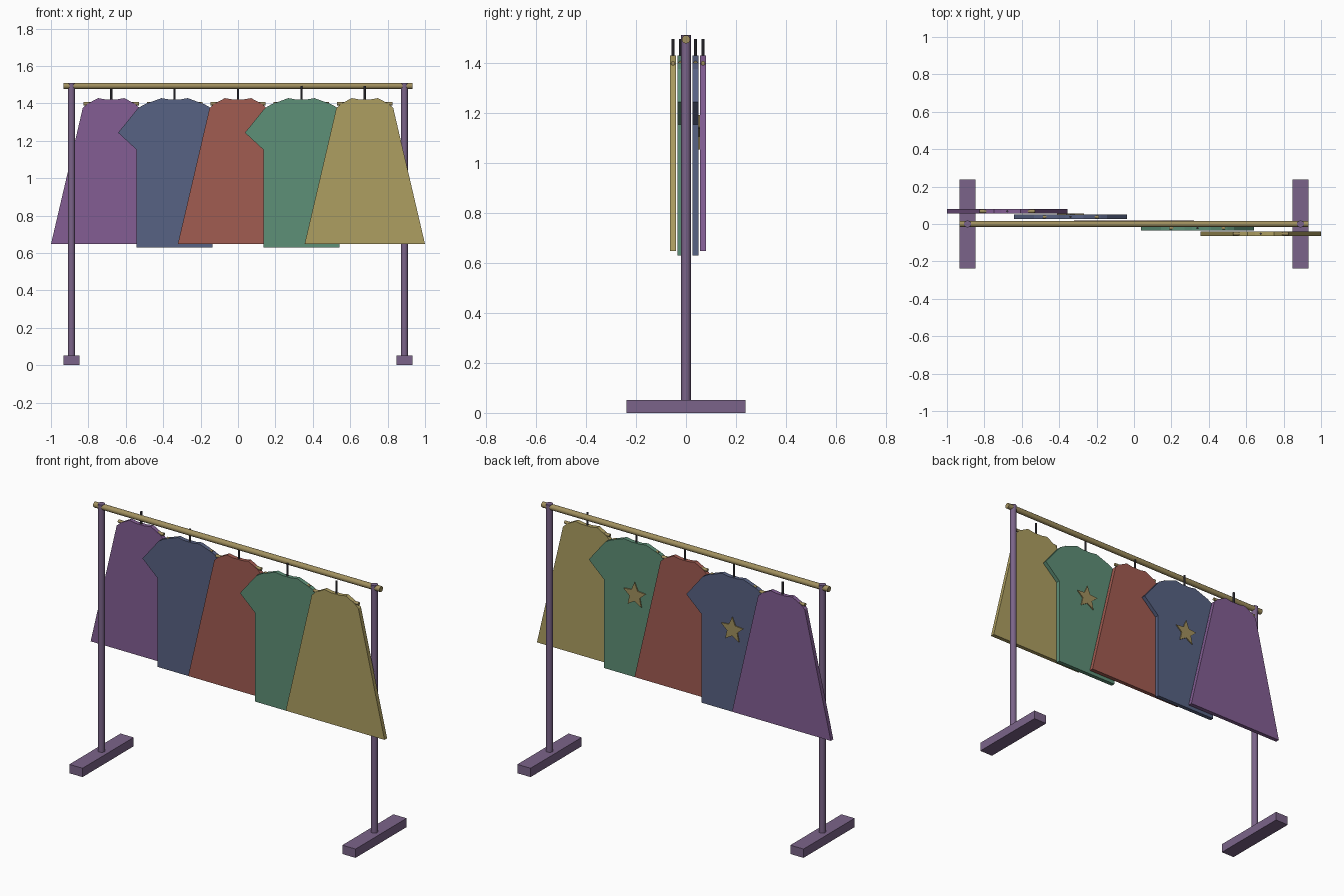
import bpy, bmesh, math
from mathutils import Vector

if "Cube" in bpy.data.objects:
    bpy.data.objects.remove(bpy.data.objects["Cube"])


def material(name, r, g, b):
    m = bpy.data.materials.new(name)
    m.diffuse_color = tuple((c / 255) ** 2.2 for c in (r, g, b)) + (1,)
    m.use_nodes = True
    m.node_tree.nodes["Principled BSDF"].inputs["Base Color"].default_value = m.diffuse_color
    return m


FRAME = material("frame_mauve", 122, 100, 136)
WOOD = material("wood_gold", 160, 143, 95)
METAL = material("dark_metal", 70, 68, 76)
PURPLE = material("purple_cloth", 130, 94, 146)
BLUE = material("blue_cloth", 88, 98, 130)
RED = material("red_cloth", 160, 92, 82)
GREEN = material("green_cloth", 94, 142, 118)
YELLOW = material("yellow_cloth", 172, 157, 97)


def finish(name, bm, mat):
    bmesh.ops.recalc_face_normals(bm, faces=bm.faces)
    me = bpy.data.meshes.new(name)
    bm.to_mesh(me)
    bm.free()
    me.materials.append(mat)
    ob = bpy.data.objects.new(name, me)
    bpy.context.collection.objects.link(ob)
    return ob


def rod(name, a, b, r, mat, sides=12):
    a, b = Vector(a), Vector(b)
    bm = bmesh.new()
    bmesh.ops.create_cone(bm, cap_ends=True, segments=sides, radius1=r, radius2=r,
                          depth=(b - a).length)
    ob = finish(name, bm, mat)
    for p in ob.data.polygons:
        p.use_smooth = len(p.vertices) == 4
    ob.data.set_sharp_from_angle(angle=math.radians(40))
    ob.location = (a + b) / 2
    ob.rotation_euler = (b - a).to_track_quat('Z', 'Y').to_euler()
    return ob


def box(name, loc, size, mat):
    bm = bmesh.new()
    bmesh.ops.create_cube(bm, size=1)
    bmesh.ops.scale(bm, vec=size, verts=bm.verts)
    ob = finish(name, bm, mat)
    ob.location = loc


def slab(name, outline, cx, y0, y1, mat):
    # flat x-z outline given thickness along y
    bm = bmesh.new()
    f = bm.faces.new([bm.verts.new((cx + x, y0, z)) for x, z in outline])
    ext = bmesh.ops.extrude_face_region(bm, geom=[f])
    bmesh.ops.translate(bm, vec=(0, y1 - y0, 0),
                        verts=[v for v in ext["geom"] if isinstance(v, bmesh.types.BMVert)])
    return finish(name, bm, mat)


def mirrored(half):
    return half + [(-x, z) for x, z in reversed(half)]


NECK = [(0.07, 1.428), (0.03, 1.421)]
DRESS = mirrored([(0.322, 0.647), (0.152, 1.375), (0.128, 1.397)] + NECK)
SHIRT = mirrored([(0.203, 0.63), (0.203, 1.152), (0.302, 1.243), (0.195, 1.375),
                  (0.16, 1.395)] + NECK)
STAR = [((0.076, 0.035)[i % 2] * math.sin(i * math.pi / 5),
         1.115 + (0.076, 0.035)[i % 2] * math.cos(i * math.pi / 5)) for i in range(10)]

# frame
for side, s in (("left", -1), ("right", 1)):
    box(f"{side}_foot", (s * 0.89, 0, 0.026), (0.086, 0.476, 0.052), FRAME)
    rod(f"{side}_post", (s * 0.89, 0, 0.04), (s * 0.89, 0, 1.51), 0.019, FRAME)
rod("top_rail", (-0.934, 0, 1.493), (0.934, 0, 1.493), 0.0165, WOOD)

# garments on hangers, each a little further forward than the last
GARMENTS = [("purple_dress", DRESS, PURPLE), ("blue_shirt", SHIRT, BLUE),
            ("red_dress", DRESS, RED), ("green_shirt", SHIRT, GREEN),
            ("yellow_dress", DRESS, YELLOW)]
for i, (name, outline, mat) in enumerate(GARMENTS):
    cx, y = 0.339 * (i - 2), 0.008 - 0.03 * (i - 2)
    slab(name, outline, cx, y - 0.012, y + 0.012, mat)
    rod(f"{name}_hanger_bar", (cx - 0.148, y, 1.398), (cx + 0.148, y, 1.398), 0.009, WOOD)
    rod(f"{name}_hook", (cx, y, 1.40), (cx, y, 1.494), 0.006, METAL, 8)
    if outline is SHIRT:
        slab(f"{name}_star", STAR, cx, y + 0.01, y + 0.018, WOOD)
